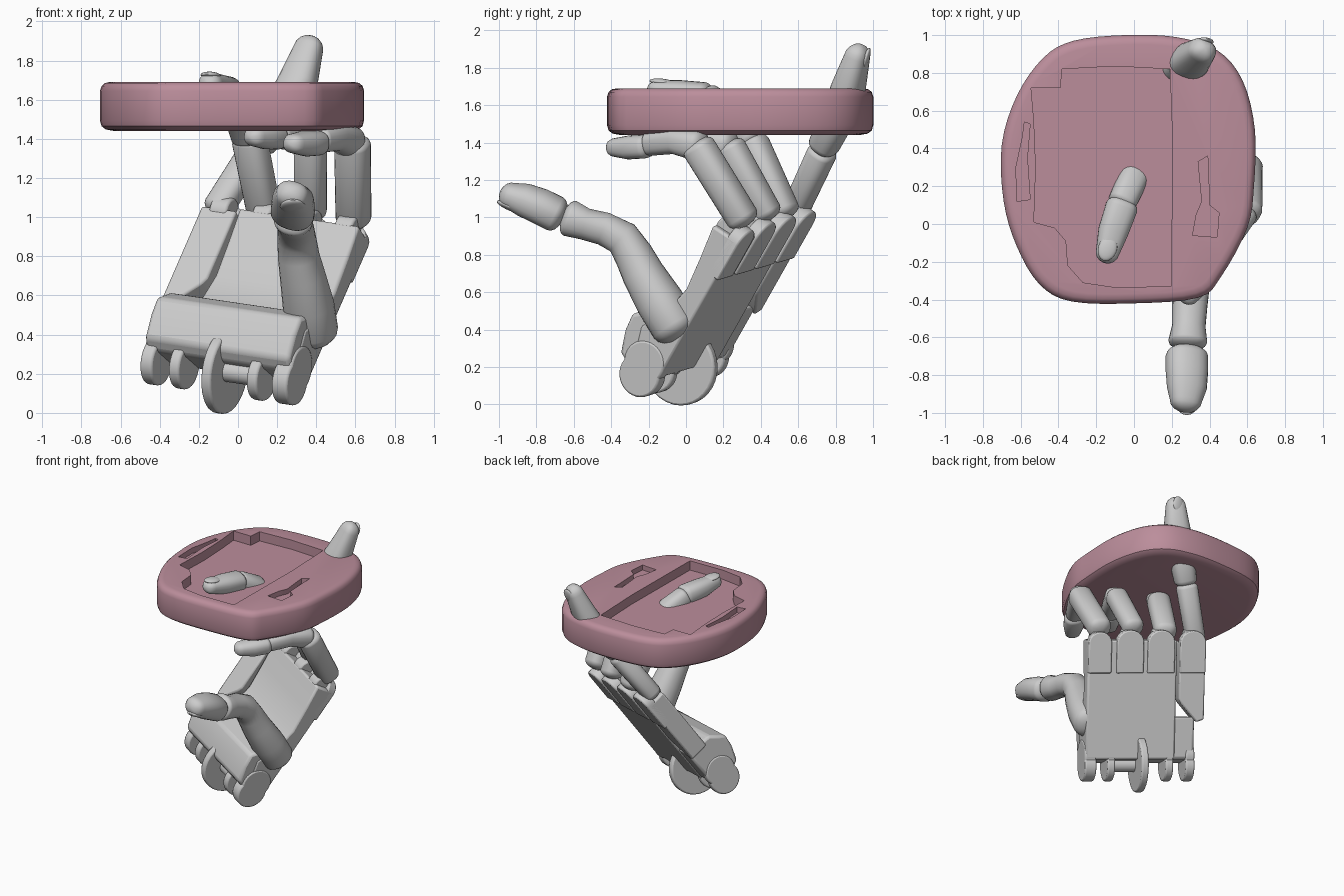
import bpy, bmesh
from math import sin, cos, pi, radians
from mathutils import Vector as V, Matrix

if "Cube" in bpy.data.objects:
    bpy.data.objects.remove(bpy.data.objects["Cube"])

# Tilted hand frame: R across the knuckles, U towards the fingers, N out of the palm
O = V((-0.036, -0.008, 0.11))
U = V((0.354, 0.46, 0.814)).normalized()
R = V((0.89, -0.43, -0.10))
R = (R - U * R.dot(U)).normalized()
N = R.cross(U)


def L(r, u, n):
    return O + R * r + U * u + N * n


def finish(name, bm, angle=35):
    bmesh.ops.recalc_face_normals(bm, faces=bm.faces)
    me = bpy.data.meshes.new(name)
    bm.to_mesh(me)
    bm.free()
    ob = bpy.data.objects.new(name, me)
    bpy.context.collection.objects.link(ob)
    bpy.ops.object.select_all(action='DESELECT')
    ob.select_set(True)
    bpy.context.view_layer.objects.active = ob
    bpy.ops.object.shade_smooth_by_angle(angle=radians(angle))
    return ob


def skin(name, loops, angle=35):
    bm = bmesh.new()
    rings = [[bm.verts.new(p) for p in lp] for lp in loops]
    k = len(rings[0])
    for a, b in zip(rings, rings[1:]):
        for i in range(k):
            bm.faces.new((a[i], a[(i + 1) % k], b[(i + 1) % k], b[i]))
    bm.faces.new(rings[0][::-1])
    bm.faces.new(rings[-1])
    return finish(name, bm, angle)


def bevel(ob, w):
    m = ob.modifiers.new("soft edges", 'BEVEL')
    m.width, m.segments, m.limit_method = w, 2, 'ANGLE'
    return ob


def side_prism(name, prof, r0, r1):
    return skin(name, [[L(r, u, n) for u, n in prof] for r in (r0, r1)])


def face_prism(name, prof, n0, n1):
    return skin(name, [[L(r, u, n) for r, u in prof] for n in (n0, n1)])


def disc(name, r, u, n, rad, half):
    prof = [(u + rad * cos(i * pi / 16), n + rad * sin(i * pi / 16)) for i in range(32)]
    return bevel(side_prism(name, prof, r - half, r + half), 0.012)


def tube(name, pts, depth=1.0, cap=(0.6, 0.8), power=0.8, sides=24):
    P = [V(p[:3]) for p in pts]
    rad = [p[3] for p in pts]
    T = [(P[min(i + 1, len(P) - 1)] - P[max(i - 1, 0)]).normalized() for i in range(len(P))]
    rings = [(P[0] - T[0] * rad[0] * cap[0] * sin(radians(a)), rad[0] * cos(radians(a)), T[0]) for a in (80, 60, 40, 20)]
    rings += list(zip(P, rad, T))
    rings += [(P[-1] + T[-1] * rad[-1] * cap[1] * sin(radians(a)), rad[-1] * cos(radians(a)), T[-1]) for a in (20, 40, 60, 80)]
    loops = []
    for c, r, t in rings:
        x = (R - t * R.dot(t)).normalized()
        y = t.cross(x)
        lp = []
        for i in range(sides):
            ca, sa = cos(2 * pi * i / sides), sin(2 * pi * i / sides)
            sq = lambda v: abs(v) ** power * (1 if v > 0 else -1)
            lp.append(c + x * r * sq(ca) + y * r * depth * sq(sa))
        loops.append(lp)
    return skin(name, loops, 50)


def nail(name, pos, direction, normal, size):
    t = V(direction).normalized()
    n = V(normal)
    n = (n - t * n.dot(t)).normalized()
    m = Matrix((t.cross(n), t, n)).transposed().to_4x4()
    m.translation = V(pos)
    bm = bmesh.new()
    bmesh.ops.create_uvsphere(bm, u_segments=20, v_segments=10, radius=1,
                              matrix=m @ Matrix.Diagonal((size, size * 1.35, size * 0.35, 1)))
    return finish(name, bm, 60)


# Palm body, heel and little-finger side
bevel(side_prism("palm", [(.10, 0), (.08, .18), (.28, .24), (.42, .16), (.60, .12),
                          (.80, .14), (.99, .165), (1.0, .0)], -.29, .40), .015)
bevel(side_prism("palm_heel", [(.10, .01), (.05, .20), (.08, .27), (.20, .31), (.30, .32),
                               (.40, .22), (.42, .01)], -.44, .395), .02)
bevel(face_prism("little_finger_mount", [(-.45, .38), (-.33, .52), (-.31, .56), (-.31, .98),
                                         (-.51, .98), (-.51, .40)], 0, .15), .012)

# Rounded knuckle plates on the back of the hand
for nm, r, w in (("index", .31, .09), ("middle", .075, .105), ("ring", -.165, .105), ("little", -.41, .10)):
    end = [(r + w * cos(i * pi / 10), .98 + w * .9 * sin(i * pi / 10)) for i in range(11)]
    bevel(face_prism(nm + "_knuckle_plate", [(r - w, .75), (r + w, .75)] + end, -.015, .06), .01)
    disc(nm + "_knuckle_pin", r, 1.0, .09, .075, .05)

# Wrist hinge
disc("wrist_wheel", -.03, .06, .083, .215, .028)
for i, (r, h) in enumerate(((.36, .045), (.20, .03), (-.25, .03), (-.41, .035))):
    disc("wrist_tab_%d" % i, r, .045, .11, .12, h)
    disc("wrist_tab_root_%d" % i, r, .12, .12, .12, h)
disc("wrist_axle", .08, .05, .11, .055, .12)

# Fingers: each phalanx is a tapered squarish tube
fingers = {
    "index": [((.59, .30, 1.0, .088), (.585, .07, 1.37, .09)),
              ((.57, .06, 1.385, .085), (.50, -.06, 1.41, .074), (.42, -.19, 1.395, .068)),
              ((.40, -.22, 1.38, .075), (.34, -.30, 1.375, .075), (.29, -.37, 1.375, .06))],
    "middle": [((.37, .43, 1.03, .08), (.37, .24, 1.37, .082)),
               ((.36, .22, 1.385, .082), (.29, .10, 1.41, .074), (.21, -.03, 1.415, .07)),
               ((.19, -.06, 1.41, .075), (.13, -.13, 1.41, .072), (.09, -.18, 1.41, .06))],
    "ring": [((.13, .52, 1.04, .085), (.06, .36, 1.39, .088)),
             ((.05, .34, 1.42, .085), (-.01, .23, 1.58, .08), (-.06, .12, 1.64, .075)),
             ((-.065, .09, 1.65, .085), (-.11, -.04, 1.665, .08), (-.14, -.15, 1.68, .062))],
    "little": [((-.10, .59, 1.05, .075), (.09, .725, 1.34, .08)),
               ((.12, .74, 1.39, .085), (.23, .82, 1.55, .095)),
               ((.24, .82, 1.57, .098), (.31, .87, 1.70, .10), (.36, .915, 1.86, .075))],
}
for nm, segs in fingers.items():
    for i, seg in enumerate(segs):
        tube("%s_phalanx_%d" % (nm, i), seg, .95 if i < 2 else .85, (.6, .95) if i == 2 else (.6, .5))
nail("ring_nail", (-.14, -.13, 1.725), (-.1, -.3, .03), (0, 0, 1), .05)
nail("little_nail", (.375, .965, 1.85), (.1, .08, .3), (.2, 1, 0), .045)

# Thumb
tube("thumb_base", [(.38, -.06, .42, .13), (.36, -.14, .55, .13), (.33, -.23, .70, .115),
                    (.31, -.28, .80, .105), (.30, -.34, .89, .098), (.295, -.44, .94, .092),
                    (.29, -.54, .965, .088), (.285, -.62, .995, .102)], .95, (.6, .45), .9)
tube("thumb_tip", [(.28, -.70, 1.02, .112), (.28, -.78, 1.06, .112), (.28, -.87, 1.095, .105),
                   (.275, -.935, 1.115, .085)], .82, (.5, .75), .85)
nail("thumb_nail", (.28, -.93, 1.055), (0, -.9, .35), (0, -.3, -1), .065)

# Plate: smooth closed outline, lofted with softened rims
ctrl = [(-.70, .42), (-.69, .12), (-.62, -.12), (-.50, -.32), (-.33, -.41), (0, -.42), (.34, -.39),
        (.46, -.28), (.60, -.02), (.635, .2), (.64, .5), (.575, .76), (.44, .92), (.22, .99),
        (-.05, 1.0), (-.32, .97), (-.48, .88), (-.62, .68)]
outline = []
k = len(ctrl)
for i in range(k):
    a, b, c, d = (V(ctrl[(i + j) % k]) for j in (-1, 0, 1, 2))
    for t in (0, .25, .5, .75):
        outline.append(.5 * (2 * b + (c - a) * t + (2 * a - 5 * b + 4 * c - d) * t * t
                             + (3 * b - a - 3 * c + d) * t ** 3))
mid = V((-.03, .29))
loops = []
for inset, z in ((.075, 1.44), (.03, 1.448), (.008, 1.465), (0, 1.495), (0, 1.645), (.008, 1.67), (.025, 1.685), (.05, 1.69)):
    loops.append([(*(mid + (p - mid) * (1 - inset / .69)), z) for p in outline])
plate = skin("plate", loops, 35)

# Worn recesses cut into the top of the plate
cuts = {
    "recess": ([(-.38, .82), (-.1, .835), (.19, .82), (.205, .4), (.195, -.33), (-.1, -.335), (-.27, -.31),
                (-.35, -.22), (-.36, -.09), (-.42, -.02), (-.53, .01), (-.52, .3), (-.53, .55), (-.545, .72), (-.39, .72)], 1.615),
    "left_groove": ([(-.58, .54), (-.55, .53), (-.565, .35), (-.55, .13), (-.62, .12), (-.625, .3), (-.59, .46)], 1.645),
    "right_groove": ([(.34, .33), (.39, .36), (.40, .1), (.45, .06), (.44, -.07), (.31, -.06), (.33, .05), (.36, .12)], 1.65),
}
mat = bpy.data.materials.new("dusty pink")
mat.diffuse_color = (.50, .27, .33, 1)
mat.use_nodes = True
mat.node_tree.nodes["Principled BSDF"].inputs["Base Color"].default_value = mat.diffuse_color
plate.data.materials.append(mat)
for nm, (poly, floor) in cuts.items():
    cutter = skin(nm + "_cutter", [[(x, y, z) for x, y in poly] for z in (floor, 1.8)])
    cutter.hide_render = True
    m = plate.modifiers.new(nm, 'BOOLEAN')
    m.operation, m.solver, m.object = 'DIFFERENCE', 'EXACT', cutter
    bpy.ops.object.select_all(action='DESELECT')
    plate.select_set(True)
    bpy.context.view_layer.objects.active = plate
    bpy.ops.object.modifier_apply(modifier=m.name)
    bpy.data.objects.remove(cutter, do_unlink=True)
bpy.ops.object.shade_smooth_by_angle(angle=radians(35))
